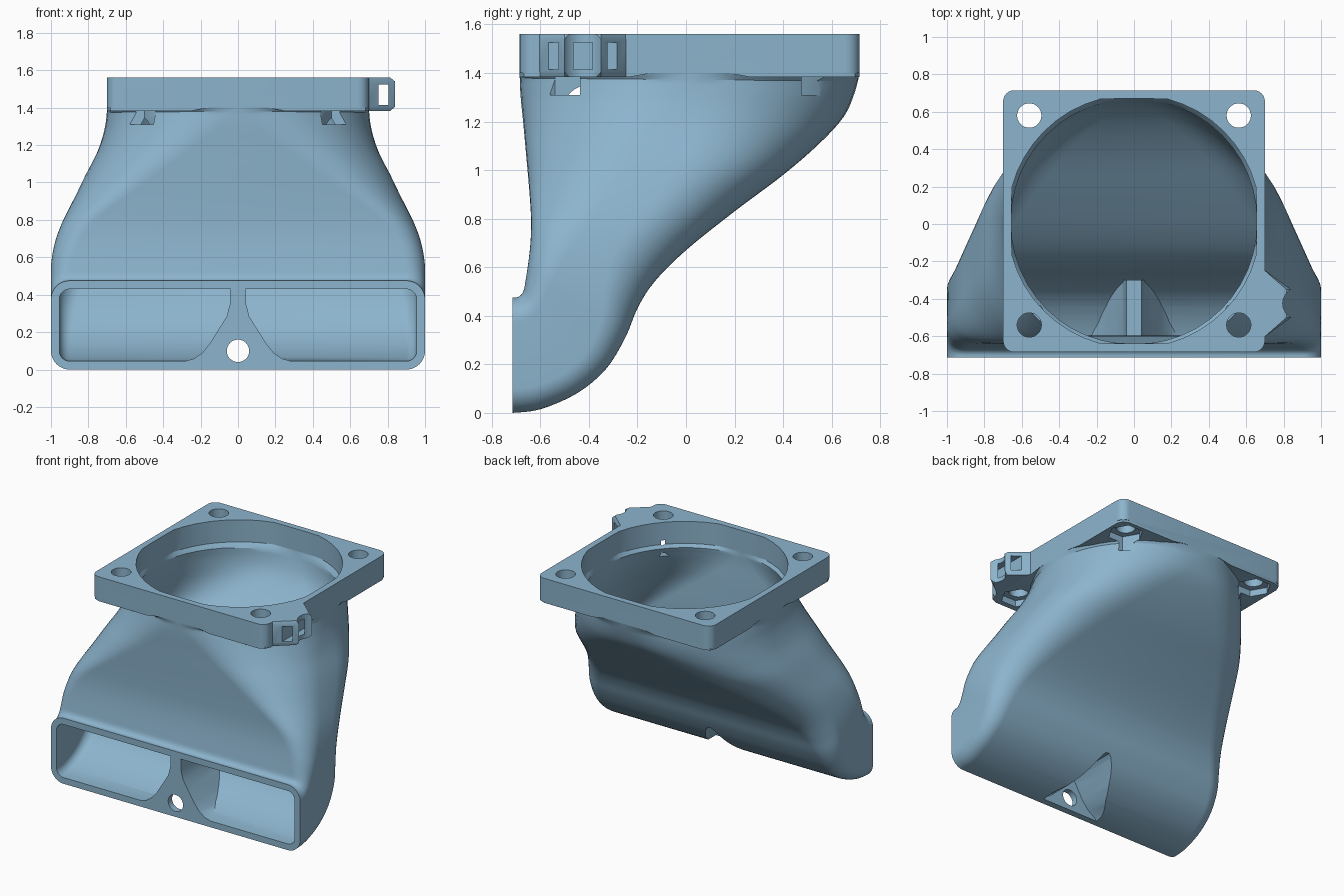
import bpy, bmesh, math
from mathutils import Vector

if "Cube" in bpy.data.objects:
    bpy.data.objects.remove(bpy.data.objects["Cube"])

mat = bpy.data.materials.new("soft blue")
mat.diffuse_color = (0.262, 0.456, 0.610, 1)
mat.use_nodes = True
mat.node_tree.nodes["Principled BSDF"].inputs["Base Color"].default_value = mat.diffuse_color
WALL = 0.045


def make(name, bm):
    bmesh.ops.recalc_face_normals(bm, faces=bm.faces)
    me = bpy.data.meshes.new(name)
    bm.to_mesh(me)
    bm.free()
    me.materials.append(mat)
    ob = bpy.data.objects.new(name, me)
    bpy.context.collection.objects.link(ob)
    return ob


def loft(name, rings):
    """Closed solid through rings of equal point count."""
    bm = bmesh.new()
    vs = [[bm.verts.new(p) for p in r] for r in rings]
    n = len(vs[0])
    for a, b in zip(vs, vs[1:]):
        for i in range(n):
            j = (i + 1) % n
            bm.faces.new((a[i], a[j], b[j], b[i]))
    bm.faces.new(vs[0])
    bm.faces.new(vs[-1])
    return make(name, bm)


def prism_y(name, half, y0, y1):
    """Mirror a half outline (x, z) and extrude it along y."""
    pts = half + [(-x, z) for x, z in reversed(half)]
    return loft(name, [[(x, y, z) for x, z in pts] for y in (y0, y1)])


def post(name, x, y, z0, z1, r, n=32):
    ang = [2 * math.pi * i / n for i in range(n)]
    return loft(name, [[(x + r * math.cos(a), y + r * math.sin(a), z) for a in ang]
                       for z in (z0, z1)])


def boolean(ob, tool, op="DIFFERENCE", keep=False):
    m = ob.modifiers.new("cut", "BOOLEAN")
    m.object, m.operation, m.solver = tool, op, "EXACT"
    bpy.context.view_layer.objects.active = ob
    bpy.ops.object.modifier_apply(modifier=m.name)
    if not keep:
        bpy.data.objects.remove(tool)


def rounded(w, d, r, n=12):
    """Rounded rectangle; turns into a clipped circle for large r."""
    cx, cy = max(0.01, w - r), max(0.01, d - r)
    q = []
    for i in range(n + 1):
        a = math.pi / 2 * i / n
        q.append((min(w, cx + r * math.cos(a)), min(d, cy + r * math.sin(a))))
    q += [(-x, y) for x, y in reversed(q)]
    return q + [(-x, -y) for x, y in q]


# Duct stations: front edge y, z / back edge y, z / half width / corner radius
stations = [
    (-.715, .475, -.715, .0, 1.0, .10), (-.69, .478, -.60, .015, 1.0, .10),
    (-.67, .50, -.45, .08, 1.0, .10), (-.66, .55, -.33, .18, 1.0, .11),
    (-.648, .63, -.25, .31, 1.0, .13), (-.64, .71, -.20, .43, .99, .16),
    (-.638, .79, -.13, .54, .97, .20), (-.642, .87, 0, .67, .935, .26),
    (-.65, .97, .20, .83, .875, .34), (-.66, 1.08, .40, .98, .815, .43),
    (-.67, 1.19, .55, 1.11, .755, .52), (-.68, 1.29, .65, 1.22, .72, .61),
    (-.684, 1.35, .695, 1.32, .705, .66), (-.685, 1.40, .715, 1.40, .70, .71)]


def smooth_path(p, steps=4):
    out = []
    for i in range(len(p) - 1):
        a, b, c, d = p[max(i - 1, 0)], p[i], p[i + 1], p[min(i + 2, len(p) - 1)]
        for s in range(steps):
            t = s / steps
            out.append([.5 * (2 * k[1] + (k[2] - k[0]) * t
                              + (2 * k[0] - 5 * k[1] + 4 * k[2] - k[3]) * t * t
                              + (3 * k[1] - k[0] - 3 * k[2] + k[3]) * t ** 3)
                        for k in zip(a, b, c, d)])
    return out + [list(p[-1])]


def duct_rings(inset):
    rings = []
    for fy, fz, by, bz, w, r in smooth_path(stations):
        f, b = Vector((0, fy, fz)), Vector((0, by, bz))
        mid, v = (f + b) / 2, (b - f).normalized()
        d = (b - f).length / 2 - inset
        rings.append([mid + v * y + Vector((x, 0, 0))
                      for x, y in rounded(w - inset, d, r - inset)])
    return rings


# Hollow duct
duct = loft("duct", duct_rings(0))
inner = duct_rings(WALL)
inner.insert(0, [p - Vector((0, .1, 0)) for p in inner[0]])
inner.append([p + Vector((0, 0, .25)) for p in inner[-1]])
cavity = loft("cavity_cutter", inner)
bore = loft("bore_cutter", [[Vector((p.x, p.y, z)) for p in inner[-1]] for z in (1.3, 1.7)])

# Divider with flared foot stays standing inside the cavity
divider = prism_y("divider_cutter", [(.32, -.05), (.29, .043), (.235, .058), (.19, .09), (.15, .14),
                                     (.10, .22), (.06, .285), (.043, .35), (.04, .48)], -.95, -.3)
boolean(cavity, divider)
boolean(duct, cavity)

# Screw access pocket and screw hole under the divider
pocket = prism_y("pocket_cutter", [(.27, -.05), (.22, .02), (.16, .06), (.11, .12),
                                   (.065, .20), (.035, .25), (.012, .27)], -.67, .2)
boolean(duct, pocket)
ring = [(.06 * math.cos(i * math.pi / 16), .1 + .06 * math.sin(i * math.pi / 16)) for i in range(32)]
boolean(duct, loft("screw_cutter", [[(x, y, z) for x, z in ring] for y in (-.8, -.6)]))

# Mounting flange
CY = .015
plate = rounded(.70, .70, .06, 6)
flange = loft("flange", [[(x, y + CY, z) for x, y in plate] for z in (1.40, 1.56)])

# Thicker corner pads with sloped ends under the flange
for sx in (-1, 1):
    for sy in (-1, 1):
        rings = []
        for z, e in ((1.383, .25), (1.41, .10)):
            pts = [(e, .70), (.64, .70), (.682, .682), (.70, .64), (.70, e)]
            rings.append([(sx * x, sy * y + CY, z) for x, y in pts])
        boolean(flange, loft("pad", rings), "UNION")
boolean(flange, bore)

# Screw holes and hexagonal nut recesses
for sx in (-1, 1):
    for y in (-.54, .58):
        boolean(flange, post("hole_cutter", sx * .56, y, 1.2, 1.7, .065))
        nut = post("nut_cutter", sx * .56, y, 1.31, 1.43, .12, 6)
        boolean(flange, nut, keep=True)
        boolean(duct, nut)

# Cable clip on the side of the flange
rings = []
for z, x in ((1.383, .815), (1.405, .84), (1.54, .84), (1.56, .815)):
    rings.append([(.69, -.24, z), (x, -.35, z), (x, -.50, z), (.69, -.61, z)])
clip = loft("cable_clip", rings)
boolean(clip, post("groove_cutter", .88, -.425, 1.3, 1.7, .085))
slot = [(.75, 1.415), (.805, 1.415), (.805, 1.525), (.75, 1.525)]
boolean(clip, loft("slot_cutter", [[(x, y, z) for x, z in slot] for y in (-.7, -.15)]))

# Smooth shading with crisp edges
bpy.ops.object.select_all(action="DESELECT")
for ob in (duct, flange, clip):
    ob.select_set(True)
bpy.context.view_layer.objects.active = duct
bpy.ops.object.shade_smooth_by_angle(angle=math.radians(30))
